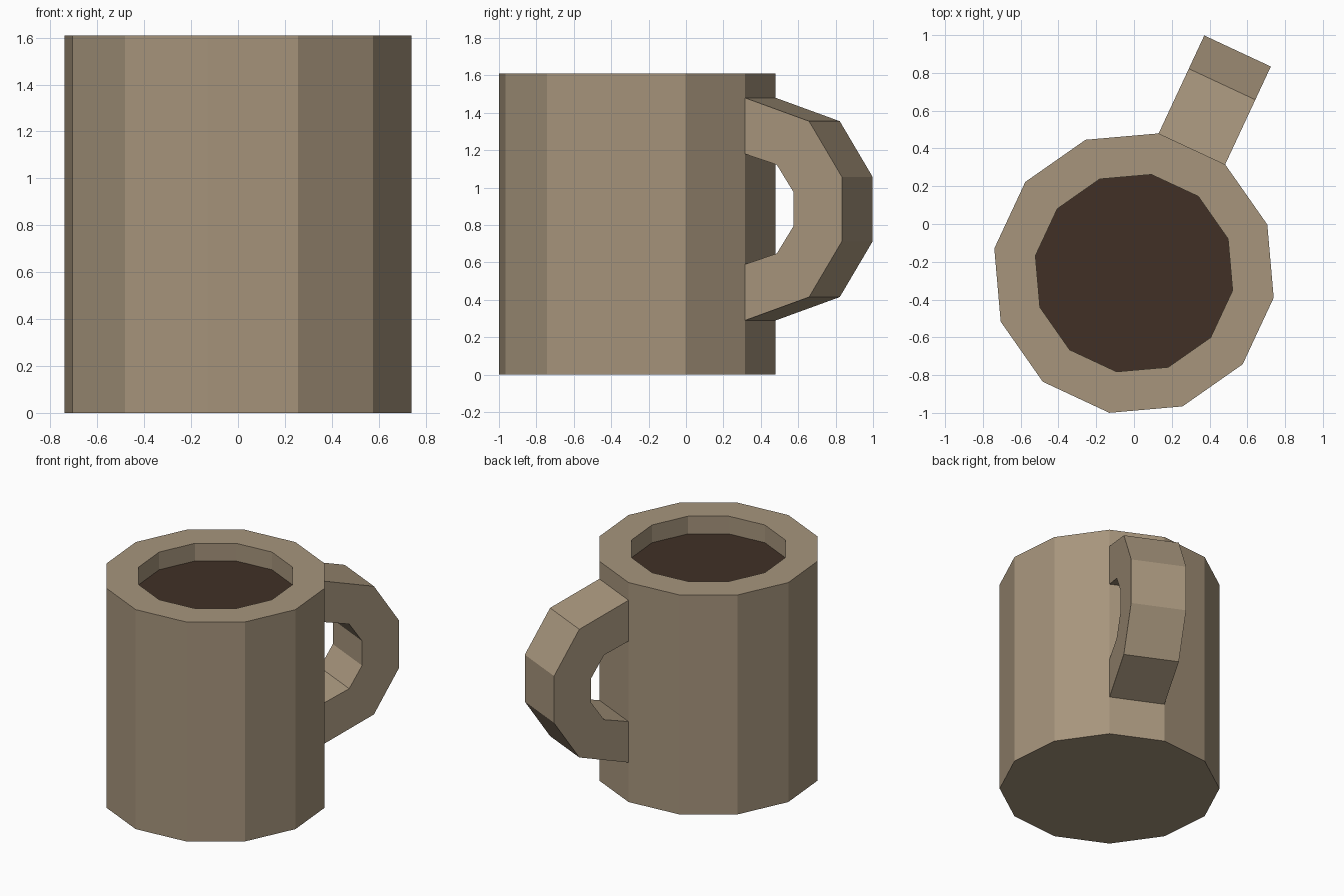
import bpy, bmesh, math
from mathutils import Vector

if "Cube" in bpy.data.objects:
    bpy.data.objects.remove(bpy.data.objects["Cube"])

SIDES, R_OUT, R_IN = 12, 0.751, 0.53
HEIGHT, LEVEL = 1.61, 1.48
CENTRE = Vector((0, -0.26, 0))
START = math.radians(50)          # angle of one corner; handle sits on the 50-80 degree side


def material(name, rgb):
    m = bpy.data.materials.new(name)
    m.diffuse_color = (*rgb, 1)
    m.use_nodes = True
    m.node_tree.nodes["Principled BSDF"].inputs["Base Color"].default_value = m.diffuse_color
    return m


def finish(name, bm, mat):
    bmesh.ops.recalc_face_normals(bm, faces=bm.faces)
    mesh = bpy.data.meshes.new(name)
    bm.to_mesh(mesh)
    bm.free()
    mesh.materials.append(mat)
    ob = bpy.data.objects.new(name, mesh)
    bpy.context.collection.objects.link(ob)
    return ob


def ring(bm, r, z):
    step = 2 * math.pi / SIDES
    return [bm.verts.new(CENTRE + Vector((r * math.cos(START + i * step),
                                          r * math.sin(START + i * step), z)))
            for i in range(SIDES)]


def bridge(bm, a, b):
    for i in range(len(a)):
        j = (i + 1) % len(a)
        bm.faces.new((a[i], a[j], b[j], b[i]))


clay = material("tan clay", (0.385, 0.300, 0.202))
coffee = material("dark coffee", (0.052, 0.030, 0.019))

# Mug body: outer wall, rim, inner wall and closed floor
bm = bmesh.new()
rings = [ring(bm, r, z) for r, z in
         ((R_OUT, 0), (R_OUT, HEIGHT), (R_IN, HEIGHT), (R_IN, LEVEL - 0.02))]
for a, b in zip(rings, rings[1:]):
    bridge(bm, a, b)
bm.faces.new(rings[0])
bm.faces.new(rings[-1])
finish("mug_body", bm, clay)

# Coffee surface
bm = bmesh.new()
surface = bm.faces.new(ring(bm, R_IN, LEVEL))
surface.normal_update()
finish("coffee_surface", bm, coffee)

# Handle: half of an arch profile (distance from wall, height from middle), mirrored
MID = 0.885
outer = [(0, 0.595), (0.378, 0.47), (0.572, 0.172)]
inner = [(0, 0.295), (0.188, 0.237), (0.287, 0.09)]
outer += [(d, -h) for d, h in reversed(outer)]
inner += [(d, -h) for d, h in reversed(inner)]

angle = START + math.pi / SIDES
out = Vector((math.cos(angle), math.sin(angle), 0))
side = Vector((-out.y, out.x, 0))
wall = R_OUT * math.cos(math.pi / SIDES)
half = R_OUT * math.sin(math.pi / SIDES)

bm = bmesh.new()
sections = []
for o, i in zip(outer, inner):
    sections.append([bm.verts.new(CENTRE + out * (wall + d) + side * s + Vector((0, 0, MID + h)))
                     for (d, h), s in ((o, -half), (o, half), (i, half), (i, -half))])
for a, b in zip(sections, sections[1:]):
    bridge(bm, a, b)
bm.faces.new(sections[0])
bm.faces.new(sections[-1])
finish("handle", bm, clay)
